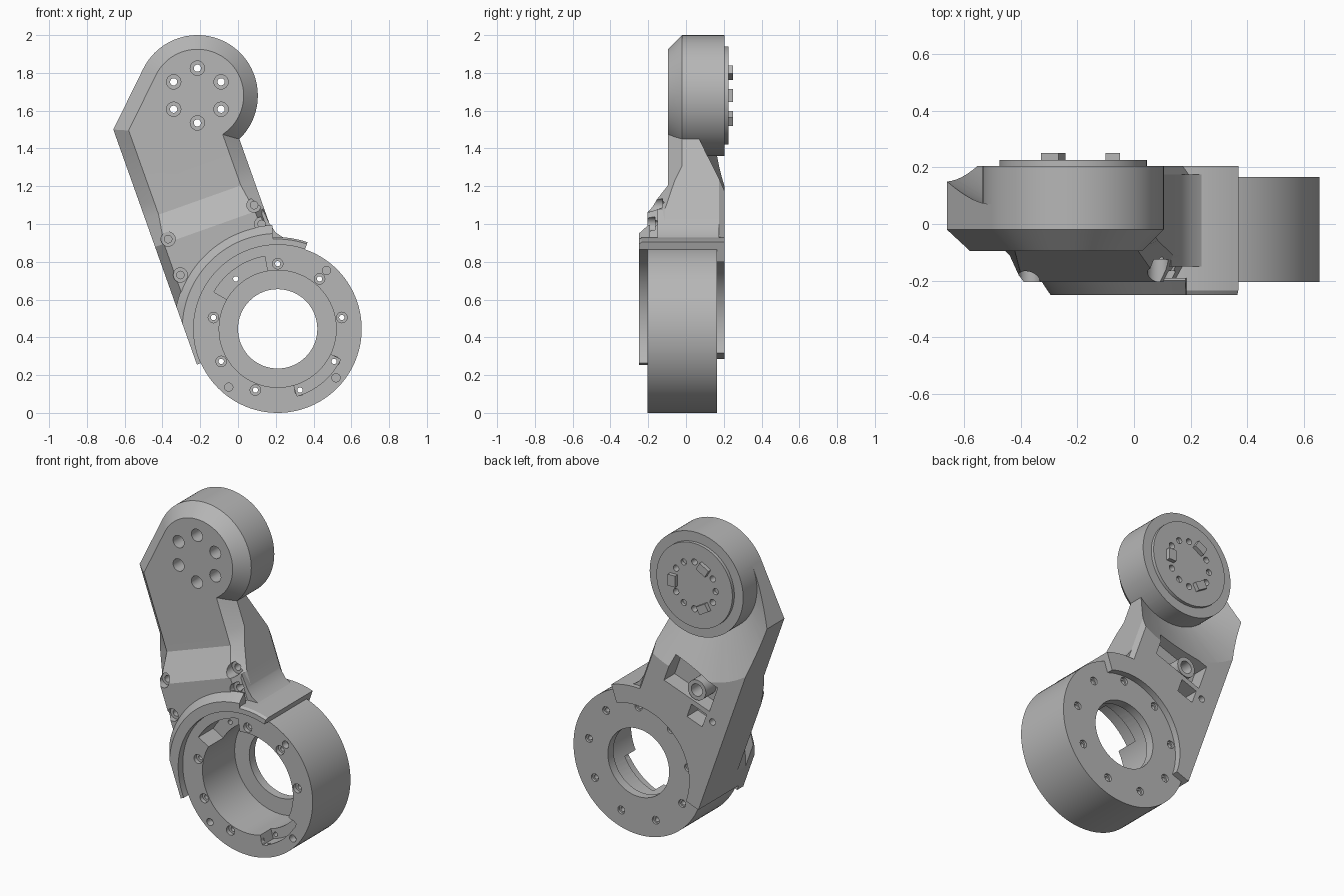
import bpy, bmesh
from math import sin, cos, radians
from mathutils import Vector

old = bpy.data.objects.get("Cube")
if old:
    bpy.data.objects.remove(old)

grey = bpy.data.materials.new("plain_grey")
grey.use_nodes = True
COLOUR = (0.47, 0.47, 0.47, 1)
grey.diffuse_color = COLOUR
grey.node_tree.nodes["Principled BSDF"].inputs["Base Color"].default_value = COLOUR

HEAD = (-0.215, 1.68)          # centre of the upper disc (x, z)
RING = (0.21, 0.445)           # centre of the lower ring
TIP = (-0.66, 1.5)             # outer corner of the arm
W = 0.612                      # arm width
BACK = 0.205


def arm_point(u, v):
    """u runs down the arm, v runs across it."""
    return (TIP[0] + 0.335 * u + 0.942 * v, TIP[1] - 0.942 * u + 0.335 * v)


def polar(c, r, deg):
    return (c[0] + r * cos(radians(deg)), c[1] + r * sin(radians(deg)))


def flat(points, y):
    return [Vector((x, y, z)) for x, z in points]


def circle(c, r, y, n=64):
    return flat([polar(c, r, 360 * i / n) for i in range(n)], y)


def turned(c, profile, n=64):
    """Solid of revolution about y from (y, radius) pairs."""
    return [circle(c, r, y, n) for y, r in profile]


def sector(c, profile, a0, a1, n=48):
    """Sweep a (radius, y) section between two angles."""
    layers = []
    for i in range(n + 1):
        a = a0 + (a1 - a0) * i / n
        layers.append([Vector((polar(c, r, a)[0], y, polar(c, r, a)[1]))
                       for r, y in profile])
    return layers


def block(points, y0, y1):
    return [flat(points, y0), flat(points, y1)]


def arm_rect(u0, u1, v0, v1):
    return [arm_point(u0, v0), arm_point(u1, v0), arm_point(u1, v1), arm_point(u0, v1)]


def make(name, *solids):
    """Each solid is a list of point loops, skinned and capped."""
    bm = bmesh.new()
    for layers in solids:
        loops = [[bm.verts.new(p) for p in layer] for layer in layers]
        for a, b in zip(loops, loops[1:]):
            for i in range(len(a)):
                j = (i + 1) % len(a)
                bm.faces.new((a[i], a[j], b[j], b[i]))
        bm.faces.new(loops[0])
        bm.faces.new(loops[-1])
    bmesh.ops.recalc_face_normals(bm, faces=bm.faces)
    mesh = bpy.data.meshes.new(name)
    bm.to_mesh(mesh)
    bm.free()
    mesh.materials.append(grey)
    ob = bpy.data.objects.new(name, mesh)
    bpy.context.collection.objects.link(ob)
    return ob


def combine(ob, other, operation):
    mod = ob.modifiers.new("combine", "BOOLEAN")
    mod.operation = operation
    mod.solver = "EXACT"
    mod.object = other
    graph = bpy.context.evaluated_depsgraph_get()
    mesh = bpy.data.meshes.new_from_object(ob.evaluated_get(graph))
    ob.modifiers.clear()
    ob.data = mesh
    bpy.data.objects.remove(other)


def cut(ob, *solids):
    combine(ob, make("cutter", *solids), "DIFFERENCE")


def trim_left(ob):
    """Remove whatever lies outside the arm's left edge."""
    bm = bmesh.new()
    bm.from_mesh(ob.data)
    bmesh.ops.bisect_plane(bm, geom=bm.verts[:] + bm.edges[:] + bm.faces[:],
                           plane_co=(TIP[0], 0, TIP[1]), plane_no=(-0.942, 0, -0.335),
                           clear_outer=True)
    bmesh.ops.holes_fill(bm, edges=[e for e in bm.edges if e.is_boundary])
    bmesh.ops.recalc_face_normals(bm, faces=bm.faces)
    bm.to_mesh(ob.data)
    bm.free()


# Arm: bevelled section lofted down its length
layers = []
for u, shoulder, bevel, front in ((0.05, -0.02, 0.075, -0.095), (0.42, -0.02, 0.075, -0.095),
                                  (0.505, -0.06, 0.075, -0.096), (0.66, -0.11, 0.05, -0.204),
                                  (1.25, -0.11, 0.05, -0.204)):
    section = ((0, BACK), (0, shoulder), (bevel, front), (W - bevel, front),
               (W, shoulder), (W, BACK - 0.03), (W - 0.02, BACK))
    layers.append([Vector((arm_point(u, v)[0], y, arm_point(u, v)[1])) for v, y in section])
arm = make("arm", layers)

# Corner web between the arm and the upper disc
inner = arm_point(0.15, 0.3)
outer_web = [TIP, polar(HEAD, 0.32, 154), HEAD, inner, arm_point(0.1, 0)]
front_web = [(-0.579, 1.495), polar(HEAD, 0.245, 154), HEAD, inner, arm_point(0.1, 0.075)]
web = make("corner_web", [flat(outer_web, BACK), flat(outer_web, -0.02),
                          flat(front_web, -0.095)])
combine(arm, web, "UNION")

# Fillet where the arm meets the collar
fillet = [(0.13, 1.08), (0.168, 1.0), (0.2, 0.955), (0.245, 0.925), (0.1, 0.9)]
combine(arm, make("fillet", block(fillet, -0.15, 0.175)), "UNION")

# Conical relief behind the disc, and clearance for the ring
cut(arm, turned(HEAD, ((0.065, 0.31), (0.265, 0.71))))
cut(arm, turned(RING, ((-0.4, 0.4), (0.4, 0.4))))

# Upper disc with bevelled front, joined to the arm and drilled
disc = make("upper_disc", turned(HEAD, ((-0.095, 0.245), (-0.02, 0.32), (BACK, 0.32)), 96))
combine(arm, disc, "UNION")
cut(arm, *[turned(polar(HEAD, 0.145, 30 + 60 * i),
                  ((-0.3, 0.038), (0.0, 0.038), (0.0, 0.019), (0.3, 0.019)), 24)
           for i in range(6)])
plate = make("disc_back_plate", turned(HEAD, ((0.19, 0.26), (0.225, 0.26)), 96))
cut(plate, *[turned(polar(HEAD, 0.145, 30 * i), ((0.1, 0.019), (0.3, 0.019)), 24)
             for i in range(12) if i % 4])

# Drive lugs on the back plate
for i in range(3):
    a = radians(120 * i)
    corners = [(0.115, -0.035), (0.165, -0.035), (0.165, 0.035), (0.115, 0.035)]
    pts = [(HEAD[0] + r * cos(a) - t * sin(a), HEAD[1] + r * sin(a) + t * cos(a))
           for r, t in corners]
    make("drive_lug_%d" % (i + 1), block(pts, 0.2, 0.25))

# Rear pockets, boss and screw hole
cut(arm, block(arm_rect(0.5, 0.67, 0.14, 0.47), 0.1, 0.3),
    block(arm_rect(0.7, 0.79, 0.15, 0.26), 0.1, 0.3),
    turned(arm_point(0.72, 0.1), ((0.12, 0.02), (0.3, 0.02)), 20))
boss_at = arm_point(0.6, 0.26)
boss = make("rear_boss", turned(boss_at, ((0.08, 0.062), (0.2, 0.062)), 32))
cut(boss, turned(boss_at, ((0.1, 0.038), (0.3, 0.038)), 32))

# Counterbored screw seats on the arm front
for x, z, depth in ((0.085, 1.10, -0.125), (0.125, 1.0, -0.165),
                    (-0.37, 0.92, -0.16), (-0.305, 0.73, -0.17)):
    cut(arm, turned((x, z), ((-0.3, 0.038), (depth, 0.038), (depth, 0.02),
                             (depth + 0.06, 0.02)), 24))

# Lower ring: open cup with a thin pierced floor and two side pockets
ring = make("lower_ring", turned(RING, ((-0.205, 0.445), (0.165, 0.445)), 96))
cut(ring, turned(RING, ((-0.3, 0.31), (0.11, 0.31), (0.11, 0.21), (0.3, 0.21))))
for r, y, a0, a1 in ((0.39, -0.06, 100, 150), (0.37, -0.1, -74, -26)):
    cut(ring, sector(RING, ((0.29, -0.3), (r, -0.3), (r, y), (0.29, y)), a0, a1, 16))
cut(ring, *[turned(polar(RING, 0.345, 10 + 40 * i),
                   ((-0.3, 0.028), (-0.18, 0.028), (-0.18, 0.014),
                    (0.15, 0.014), (0.15, 0.024), (0.3, 0.024)), 20) for i in range(9)])
cut(ring, *[turned(polar(RING, 0.403, a), ((-0.3, 0.022), (-0.16, 0.022)), 20)
            for a in (50, -40, 230)])

# Collar wrapping the ring, and its sloped front lip
collar = make("ring_collar", sector(RING, ((0.375, BACK), (0.375, 0.16), (0.43, 0.12), (0.43, -0.2),
                                           (0.445, -0.2), (0.445, -0.25), (0.475, -0.25),
                                           (0.485, -0.235), (0.485, BACK)), 71, 200))
trim_left(collar)
lip = make("collar_lip", sector(RING, ((0.445, -0.19), (0.445, -0.25), (0.505, -0.25),
                                       (0.55, -0.2), (0.55, -0.19)), 93, 204))
trim_left(lip)

# Smooth the round walls, keep edges crisp
for ob in bpy.context.scene.objects:
    ob.select_set(ob.type == "MESH")
bpy.context.view_layer.objects.active = arm
bpy.ops.object.shade_smooth_by_angle(angle=radians(25))
